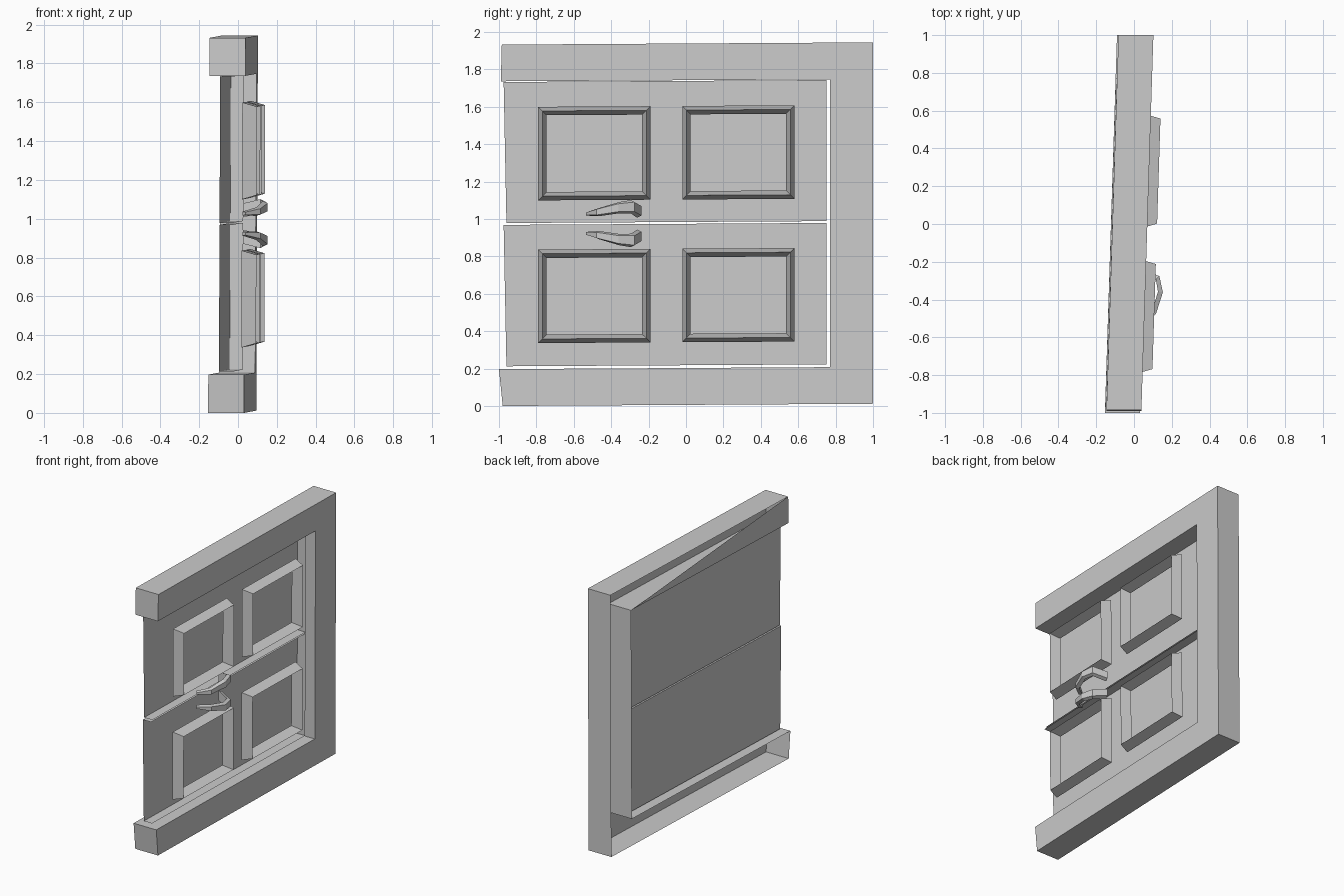
import bpy
import bmesh
from mathutils import Vector

cube = bpy.data.objects.get("Cube")
if cube:
    bpy.data.objects.remove(cube)

grey = bpy.data.materials.new("plain_grey")
grey.use_nodes = True
COLOUR = (0.6, 0.6, 0.6, 1)
grey.diffuse_color = COLOUR
grey.node_tree.nodes["Principled BSDF"].inputs["Base Color"].default_value = COLOUR


def lean(x, y, z):
    """The whole door leans a little along its length."""
    return Vector((x + 0.032 * y + 0.004 * (z - 1), y, z + 0.006 * (y + 1)))


def finish(name, bm):
    mesh = bpy.data.meshes.new(name)
    bm.to_mesh(mesh)
    bm.free()
    mesh.materials.append(grey)
    obj = bpy.data.objects.new(name, mesh)
    bpy.context.collection.objects.link(obj)
    return obj


def loft(bm, rings):
    """Join closed rings of vertices with quads."""
    for a, b in zip(rings, rings[1:]):
        n = len(a)
        for i in range(n):
            j = (i + 1) % n
            bm.faces.new((a[i], a[j], b[j], b[i]))


def ring(bm, x, outline):
    return [bm.verts.new(lean(x, y, z)) for y, z in outline]


def rect(y0, y1, z0, z1, inset=0):
    return [(y0 + inset, z0 + inset), (y1 - inset, z0 + inset),
            (y1 - inset, z1 - inset), (y0 + inset, z1 - inset)]


# Frame: three-sided shell, hollow at the back
bm = bmesh.new()
outline = [(-0.98, 0), (1, 0), (1, 1.932), (-0.985, 1.932),
           (-0.99, 1.736), (0.77, 1.736), (0.77, 0.197), (-1, 0.197)]
back, front = ring(bm, -0.118, outline), ring(bm, 0.067, outline)
loft(bm, [back, front])
bm.faces.new(front)
bm.faces.new((back[5], back[4], back[3]))  # leftover piece of back cover
finish("frame", bm)

# Two leaves: back plates with a forward lip on three sides,
# each carrying two raised mouldings in front
for level, z0, z1 in (("lower", 0.212, 0.968), ("upper", 0.978, 1.732)):
    bm = bmesh.new()
    leaf = [(-0.96, z0), (0.75, z0), (0.75, z1), (-0.975, z1)]
    back, lip = ring(bm, -0.064, leaf), ring(bm, 0.003, leaf)
    bm.faces.new(back[::-1])
    for i in range(3):
        bm.faces.new((back[i], back[i + 1], lip[i + 1], lip[i]))
    finish(level + "_leaf", bm)

    bottom = 0.335 if level == "lower" else 1.098
    for side, y0 in (("front", -0.79), ("rear", -0.02)):
        bm = bmesh.new()
        size = (y0, y0 + 0.6, bottom, bottom + 0.5)
        loft(bm, [ring(bm, x, rect(*size, inset))
                  for x, inset in ((0.045, 0), (0.12, 0.022), (0.046, 0.045))])
        finish(f"{level}_{side}_moulding", bm)

# Handles: tapered bows, mirrored above and below the gap
MIDDLE = 0.975
bow = [(0.03, -0.525, 0.052, 0.01), (0.105, -0.47, 0.062, 0.022),
       (0.14, -0.36, 0.085, 0.03), (0.125, -0.285, 0.09, 0.036),
       (0.03, -0.25, 0.068, 0.036)]
for name, sign in (("lower_handle", -1), ("upper_handle", 1)):
    bm = bmesh.new()
    rings = []
    for i, (x, y, rise, half) in enumerate(bow):
        a, b = bow[max(i - 1, 0)], bow[min(i + 1, len(bow) - 1)]
        out = Vector((b[1] - a[1], a[0] - b[0])).normalized() * 0.013
        z = MIDDLE + sign * rise
        rings.append([bm.verts.new((x + s * out.x, y + s * out.y, z + h * half))
                      for s, h in ((-1, -1), (1, -0.7), (1, 0.7), (-1, 1))])
    loft(bm, rings)
    bm.faces.new(rings[0])
    bm.faces.new(rings[-1][::-1])
    bmesh.ops.recalc_face_normals(bm, faces=bm.faces)
    finish(name, bm)
